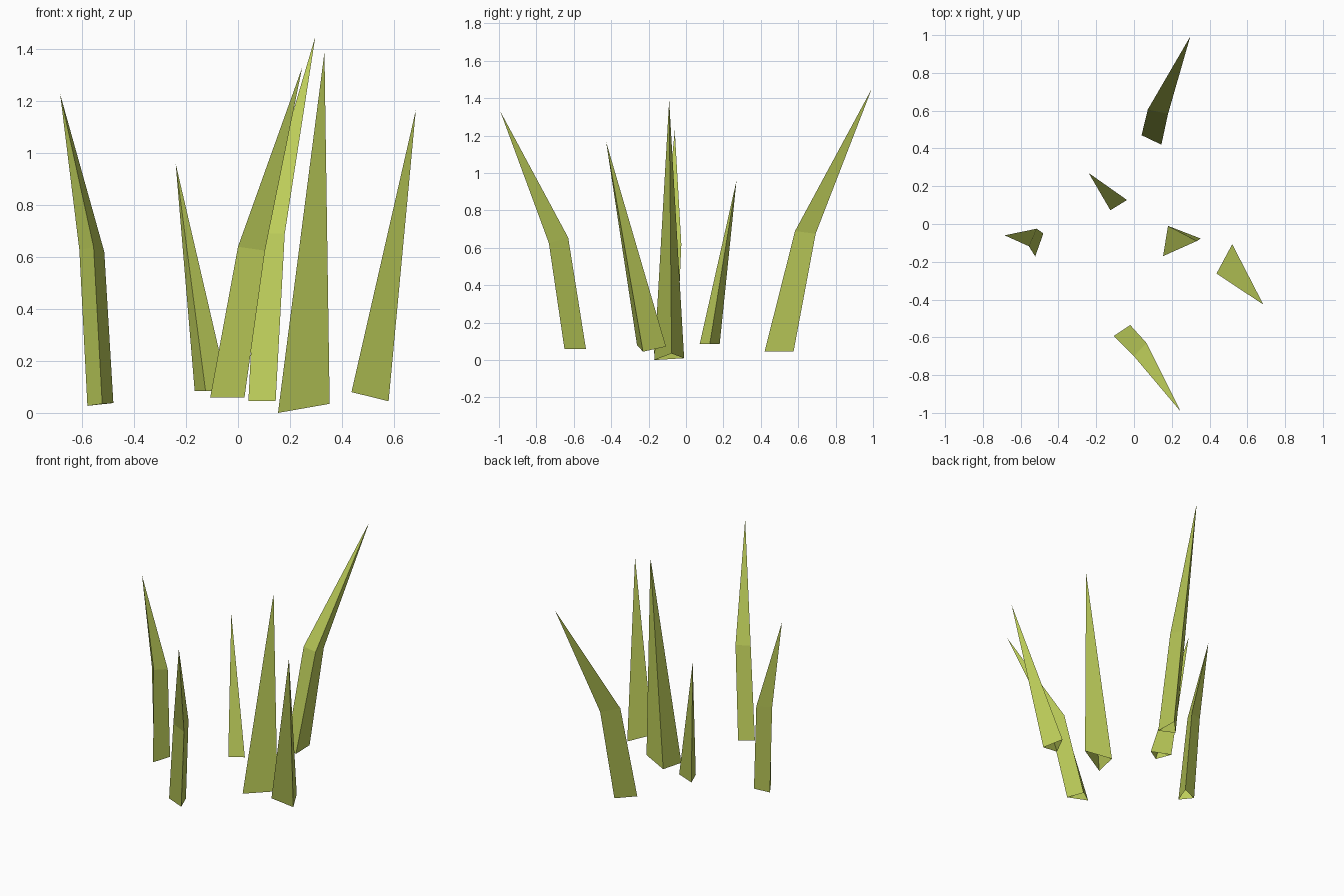
import bpy, bmesh

mat = bpy.data.materials.new("grass_green")
mat.diffuse_color = (0.50, 0.60, 0.10, 1)


def blade(name, rings, tip):
    """Three-sided blade, open at the root, running through rings to a point."""
    bm = bmesh.new()
    loops = [[bm.verts.new(p) for p in ring] for ring in rings]
    for low, high in zip(loops, loops[1:]):
        for i in range(3):
            j = (i + 1) % 3
            bm.faces.new((low[i], low[j], high[j], high[i]))
    point = bm.verts.new(tip)
    for i in range(3):
        bm.faces.new((loops[-1][i], loops[-1][(i + 1) % 3], point))
    bmesh.ops.recalc_face_normals(bm, faces=bm.faces)
    mesh = bpy.data.meshes.new(name)
    bm.to_mesh(mesh)
    bm.free()
    mesh.materials.append(mat)
    obj = bpy.data.objects.new(name, mesh)
    bpy.context.collection.objects.link(obj)


# Bent blades: root ring, bend ring, tip
blade("back_blade",
      [[(0.04, 0.47, 0.045), (0.145, 0.42, 0.045), (0.14, 0.575, 0.045)],
       [(0.073, 0.606, 0.69), (0.18, 0.583, 0.69), (0.165, 0.693, 0.675)]],
      (0.298, 0.993, 1.45))
blade("front_blade",
      [[(-0.107, -0.593, 0.06), (0.025, -0.65, 0.06), (-0.02, -0.535, 0.06)],
       [(0.0, -0.70, 0.64), (0.104, -0.733, 0.625), (0.066, -0.63, 0.655)]],
      (0.247, -0.993, 1.33))
blade("left_blade",
      [[(-0.58, -0.08, 0.027), (-0.523, -0.172, 0.035), (-0.48, -0.05, 0.038)],
       [(-0.611, -0.06, 0.627), (-0.556, -0.118, 0.638), (-0.515, -0.025, 0.62)]],
      (-0.685, -0.06, 1.228))

# Straight blades: root ring, tip
blade("small_blade",
      [[(-0.167, 0.18, 0.085), (-0.125, 0.073, 0.085), (-0.037, 0.127, 0.085)]],
      (-0.24, 0.27, 0.96))
blade("centre_blade",
      [[(0.18, -0.01, 0.01), (0.154, -0.17, 0.0), (0.353, -0.077, 0.035)]],
      (0.333, -0.09, 1.39))
blade("right_blade",
      [[(0.437, -0.262, 0.08), (0.58, -0.23, 0.045), (0.52, -0.107, 0.072)]],
      (0.685, -0.427, 1.167))
